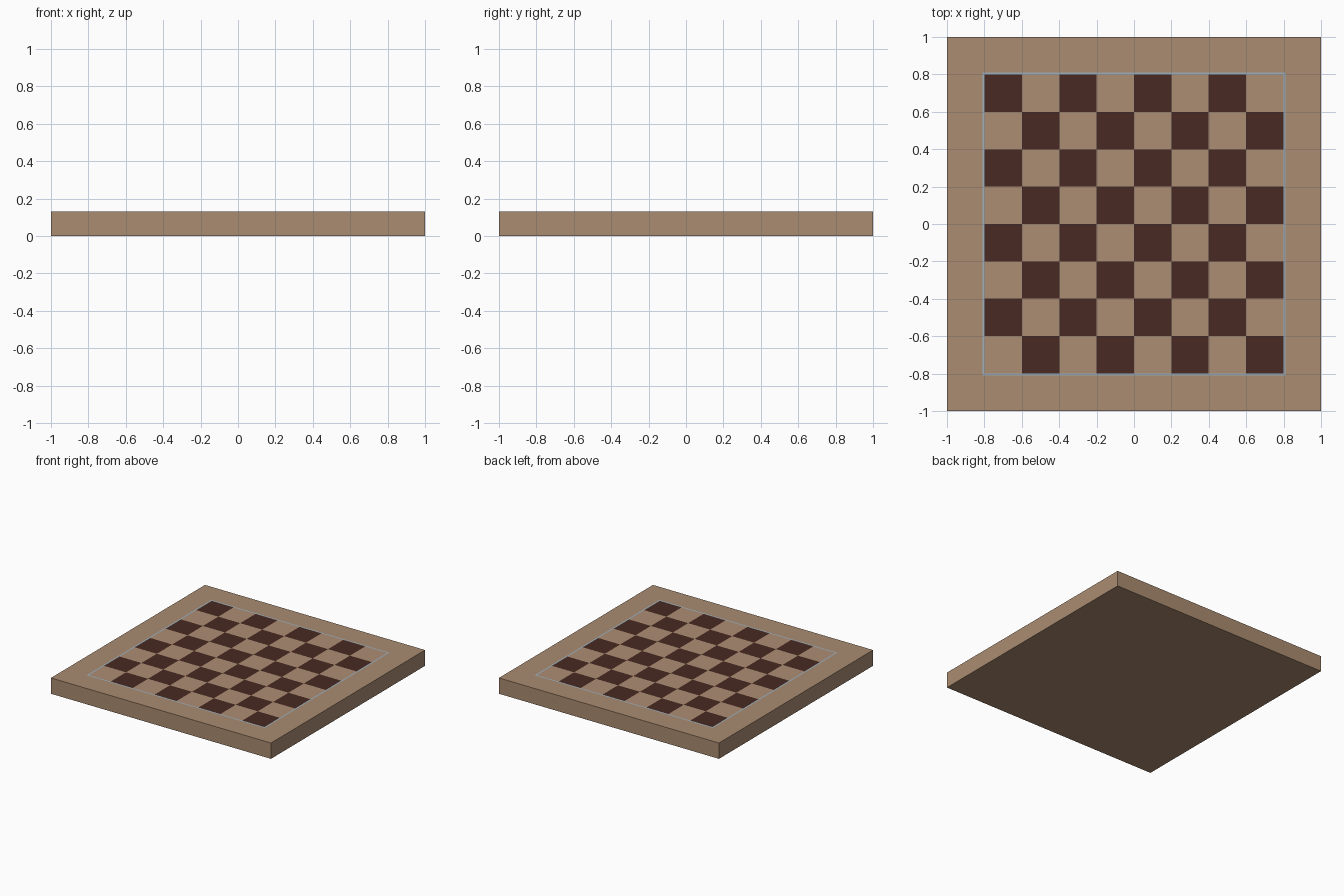
import bpy, bmesh
from mathutils import Vector

if "Cube" in bpy.data.objects:
    bpy.data.objects.remove(bpy.data.objects["Cube"])

HEIGHT = 0.13
FIELD = 0.798    # half width of the chequered field
BORDER = 0.81    # outer edge of the inlaid line
CELL = FIELD * 2 / 8


def material(name, rgb):
    m = bpy.data.materials.new(name)
    m.diffuse_color = (*rgb, 1)
    m.use_nodes = True
    m.node_tree.nodes["Principled BSDF"].inputs["Base Color"].default_value = m.diffuse_color
    return m


materials = [
    material("frame wood", (0.405, 0.262, 0.165)),
    material("light square wood", (0.413, 0.270, 0.172)),
    material("dark square wood", (0.065, 0.023, 0.016)),
    material("pale blue inlay", (0.352, 0.434, 0.503)),
]

# Slab standing on the ground
bm = bmesh.new()
bmesh.ops.create_cube(bm, size=1)
for v in bm.verts:
    v.co = Vector((v.co.x * 2, v.co.y * 2, (v.co.z + 0.5) * HEIGHT))

# Cut the slab along the border and square edges in both directions
cuts = [-BORDER, BORDER] + [-FIELD + i * CELL for i in range(9)]
for axis in (Vector((1, 0, 0)), Vector((0, 1, 0))):
    for c in cuts:
        geom = bm.verts[:] + bm.edges[:] + bm.faces[:]
        bmesh.ops.bisect_plane(bm, geom=geom, plane_co=axis * c, plane_no=axis)

# Colour the top by position: squares, inlay line, frame
bm.normal_update()
for f in bm.faces:
    f.material_index = 0
    if f.normal.z < 0.5:
        continue
    c = f.calc_center_median()
    reach = max(abs(c.x), abs(c.y))
    if reach < FIELD:
        col = int((c.x + FIELD) / CELL)
        row = int((c.y + FIELD) / CELL)
        f.material_index = 1 + (col + row) % 2
    elif reach < BORDER:
        f.material_index = 3

mesh = bpy.data.meshes.new("game_board")
bm.to_mesh(mesh)
bm.free()
for m in materials:
    mesh.materials.append(m)
board = bpy.data.objects.new("game_board", mesh)
bpy.context.collection.objects.link(board)
